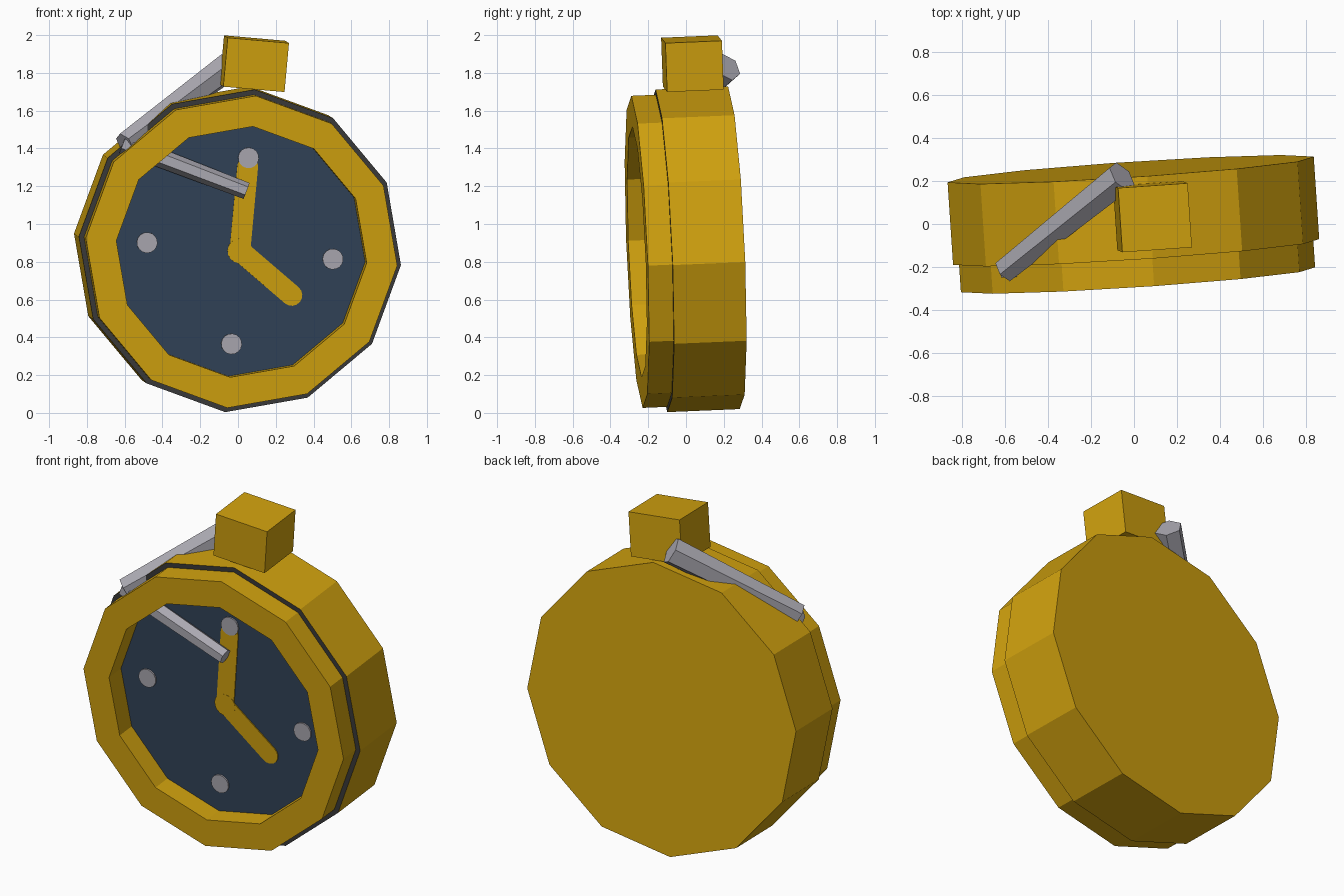
import bpy, bmesh, math
from mathutils import Matrix, Vector

if "Cube" in bpy.data.objects:
    bpy.data.objects.remove(bpy.data.objects["Cube"])


def material(name, rgb):
    m = bpy.data.materials.new(name)
    m.diffuse_color = (*rgb, 1)
    m.use_nodes = True
    m.node_tree.nodes["Principled BSDF"].inputs["Base Color"].default_value = m.diffuse_color
    return m


GOLD = material("gold", (0.64, 0.36, 0.0045))
SILVER = material("silver", (0.41, 0.40, 0.445))
NAVY = material("navy", (0.031, 0.056, 0.098))
DARK = material("dark_grey", (0.042, 0.042, 0.042))

# Tilted frame of the watch: local x right, y towards the back, z up the dial
X = Vector((0.994, 0.070, -0.088)).normalized()
Z = Vector((0.09, -0.036, 0.995))
Z = (Z - X * Z.dot(X)).normalized()
Y = Z.cross(X)
FRAME = Matrix.Translation((0.01, -0.13, 0.858)) @ Matrix((X, Y, Z)).transposed().to_4x4()


def finish(name, bm, mats, matrix=FRAME):
    bmesh.ops.recalc_face_normals(bm, faces=bm.faces)
    me = bpy.data.meshes.new(name)
    bm.to_mesh(me)
    bm.free()
    for m in mats:
        me.materials.append(m)
    ob = bpy.data.objects.new(name, me)
    ob.matrix_world = matrix
    bpy.context.collection.objects.link(ob)
    return ob


def circle(r, n, cx=0, cz=0):
    return [(cx + r * math.cos(2 * math.pi * i / n),
             cz + r * math.sin(2 * math.pi * i / n)) for i in range(n)]


def prism(name, pts, y0, y1, mats):
    """Extrude an outline in the dial plane from y0 (front) to y1 (back)."""
    bm = bmesh.new()
    a = [bm.verts.new((x, y0, z)) for x, z in pts]
    b = [bm.verts.new((x, y1, z)) for x, z in pts]
    front = bm.faces.new(a)
    bm.faces.new(b)
    n = len(pts)
    for i in range(n):
        j = (i + 1) % n
        bm.faces.new((a[i], a[j], b[j], b[i]))
    if len(mats) > 1:
        front.material_index = 1
    return finish(name, bm, mats)


def capsule(length, angle, r):
    """Round-ended bar outline starting at the dial centre."""
    pts = []
    for i in range(9):
        t = angle - math.pi / 2 + math.pi * i / 8
        pts.append((length * math.cos(angle) + r * math.cos(t),
                    length * math.sin(angle) + r * math.sin(t)))
    for i in range(9):
        t = angle + math.pi / 2 + math.pi * i / 8
        pts.append((r * math.cos(t), r * math.sin(t)))
    return pts


# Twelve-sided case with a dark front face
prism("case", circle(0.858, 12), 0, 0.385, [GOLD, DARK])

# Bezel ring
bm = bmesh.new()
loops = [[bm.verts.new((x, y, z)) for x, z in circle(r, 12)]
         for r, y in ((0.83, 0), (0.83, -0.13), (0.667, -0.13), (0.667, 0))]
for k in range(4):
    p, q = loops[k], loops[(k + 1) % 4]
    for i in range(12):
        j = (i + 1) % 12
        bm.faces.new((p[i], p[j], q[j], q[i]))
finish("bezel", bm, [GOLD])

# Dial, hands and hour markers as thin plates
prism("dial", circle(0.675, 12), -0.004, 0.001, [NAVY])
prism("minute_hand", capsule(0.45, math.pi / 2, 0.055), -0.009, -0.004, [GOLD])
prism("hour_hand", capsule(0.362, math.atan2(-0.21, 0.295), 0.056), -0.010, -0.004, [GOLD])
prism("hand_hub", circle(0.066, 16), -0.0105, -0.004, [GOLD])
for i in range(4):
    t = i * math.pi / 2
    prism("hour_marker", circle(0.055, 16, 0.495 * math.cos(t), 0.495 * math.sin(t)),
          -0.013, -0.004, [SILVER])

# Crown block
prism("crown", [(-0.163, 0.857), (0.163, 0.857), (0.163, 1.117), (-0.163, 1.117)],
      0.05, 0.35, [GOLD])


def bar(name, a, b, r1, r2):
    """Tapered six-sided bar between two points."""
    a, b = Vector(a), Vector(b)
    bm = bmesh.new()
    bmesh.ops.create_cone(bm, cap_ends=True, segments=6, radius1=r1, radius2=r2,
                          depth=(b - a).length)
    rot = (b - a).to_track_quat('Z', 'Y').to_matrix().to_4x4()
    finish(name, bm, [SILVER], Matrix.Translation((a + b) / 2) @ rot)


# Bent chain: over the rim, then through the bezel onto the dial
bar("chain_upper", (-0.055, 0.22, 1.83), (-0.60, -0.215, 1.425), 0.08, 0.062)
bar("chain_lower", (-0.61, -0.205, 1.425), (0.045, -0.185, 1.175), 0.052, 0.045)
